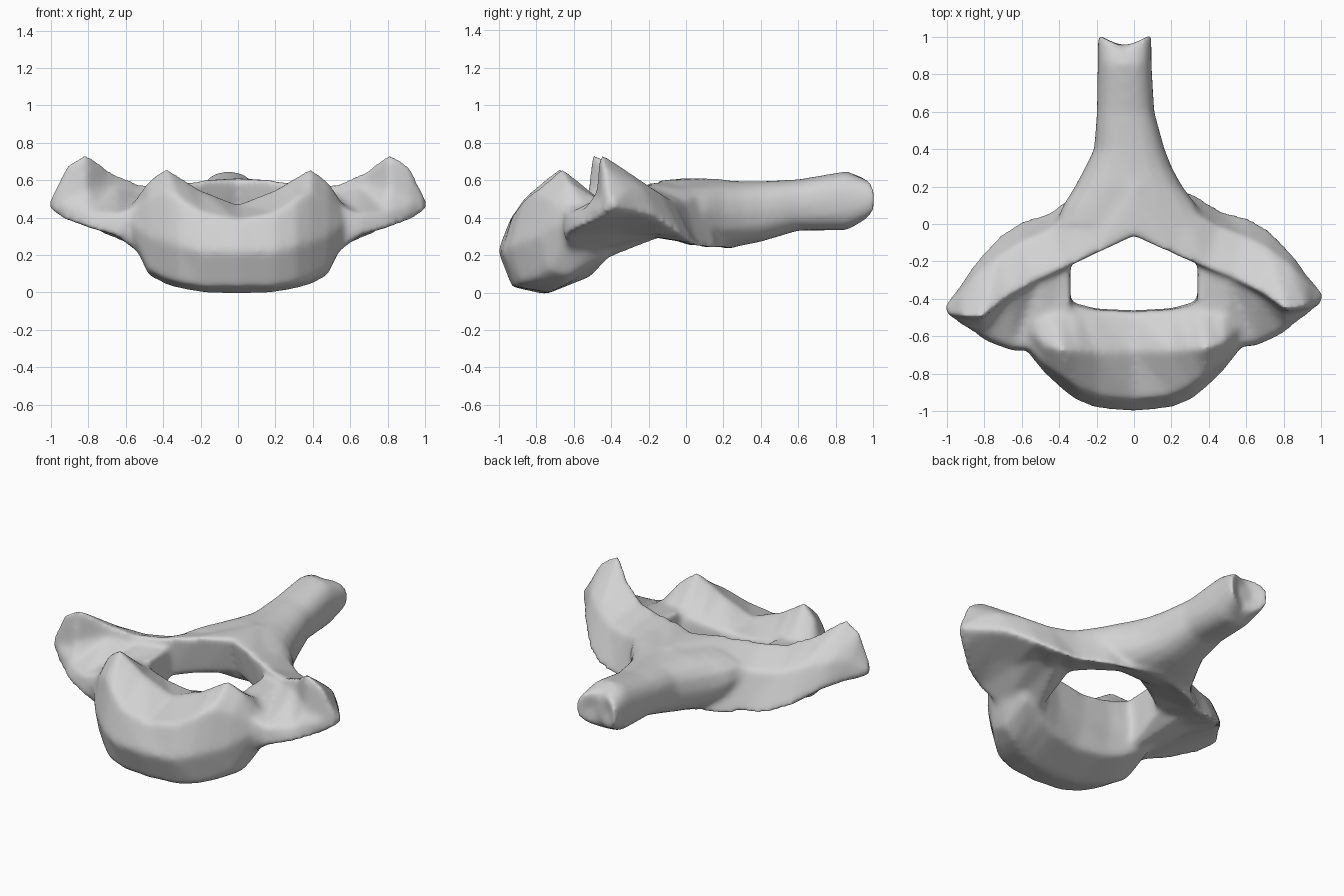
import bpy, bmesh, math
from mathutils import Vector

cube = bpy.data.objects.get("Cube")
if cube:
    bpy.data.objects.remove(cube, do_unlink=True)

bm = bmesh.new()


def loft(rings):
    """Skin a closed tube through equal-length rings of points, fanning both ends."""
    loops = [[bm.verts.new(p) for p in ring] for ring in rings]
    n = len(loops[0])
    for a, b in zip(loops, loops[1:]):
        for i in range(n):
            j = (i + 1) % n
            bm.faces.new((a[i], a[j], b[j], b[i]))
    for loop in (loops[0], loops[-1]):
        centre = sum((v.co for v in loop), Vector()) / n
        hub = bm.verts.new(centre)
        for i in range(n):
            bm.faces.new((loop[i], loop[(i + 1) % n], hub))


def section(x, profile):
    return [(x, y, z) for y, z in profile]


def flip(rings):
    return [[(-x, y, z) for x, y, z in ring] for ring in rings]


# Saddle-topped body: half of it as side profiles stepping outward
half_body = [
    section(0, [(-1.005, .22), (-.93, .03), (-.75, -.01), (-.53, .08),
                (-.46, .26), (-.47, .43), (-.68, .47), (-.94, .39)]),
    section(.2, [(-.985, .22), (-.91, .03), (-.73, 0), (-.5, .09),
                 (-.45, .27), (-.46, .45), (-.68, .55), (-.92, .43)]),
    section(.31, [(-.94, .25), (-.88, .05), (-.69, .02), (-.47, .12),
                  (-.42, .28), (-.44, .47), (-.67, .62), (-.87, .5)]),
    section(.385, [(-.88, .27), (-.82, .07), (-.65, .04), (-.44, .16),
                   (-.38, .3), (-.44, .48), (-.67, .67), (-.81, .54)]),
    section(.48, [(-.79, .3), (-.74, .12), (-.63, .09), (-.43, .19),
                  (-.38, .32), (-.44, .48), (-.64, .6), (-.74, .5)]),
    section(.56, [(-.69, .36), (-.67, .3), (-.6, .26), (-.45, .29),
                  (-.4, .37), (-.45, .45), (-.57, .48), (-.66, .44)]),
]
loft(flip(half_body[:0:-1]) + half_body)

# Pedicle and lower lip of each side wing, its front sloping up to the ridge
pedicle = [
    section(.34, [(-.55, .13), (-.15, .34), (-.18, .53), (-.55, .5)]),
    section(.5, [(-.62, .19), (-.1, .31), (-.28, .54), (-.66, .48)]),
    section(.65, [(-.67, .3), (-.14, .33), (-.37, .57), (-.65, .42)]),
    section(.8, [(-.61, .34), (-.3, .39), (-.45, .6), (-.58, .43)]),
    section(.94, [(-.5, .39), (-.36, .42), (-.43, .54), (-.5, .47)]),
]

# Slanted arch from wing tip to midline: ridge, outer crest, outer foot, inner foot
arch = [
    [(1, -.45, .51), (1.01, -.41, .49), (1.01, -.4, .45), (1, -.46, .44)],
    [(.92, -.47, .68), (.93, -.34, .55), (.93, -.3, .43), (.92, -.5, .39)],
    [(.81, -.48, .75), (.85, -.25, .56), (.85, -.18, .4), (.82, -.52, .38)],
    [(.68, -.38, .65), (.72, -.15, .53), (.72, -.04, .31), (.62, -.4, .31)],
    [(.53, -.3, .585), (.6, -.08, .49), (.61, .03, .26), (.5, -.28, .31)],
    [(.38, -.24, .58), (.45, -.02, .49), (.47, .065, .24), (.36, -.2, .32)],
    [(.2, -.16, .6), (.28, .08, .54), (.32, .16, .23), (.2, -.11, .35)],
    [(-.02, -.06, .61), (-.02, .2, .61), (-.02, .25, .23), (-.02, 0, .37)],
]
for part in (pedicle, arch):
    loft(part)
    loft(flip(part))

# Long rear process, flaring at the root and notched at its tip
spine = []
for y, cx, half, top, low, fork in [
    (0, -.02, .4, .59, .32, 0), (.1, -.025, .36, .595, .27, 0),
    (.2, -.03, .29, .6, .235, 0), (.3, -.03, .235, .595, .25, 0),
    (.4, -.025, .19, .595, .27, 0), (.6, -.045, .155, .605, .33, 0),
    (.86, -.05, .145, .65, .33, 0), (.94, -.05, .145, .61, .39, .08),
    (.96, -.05, .06, .55, .45, 0),
]:
    ring = []
    for k in range(16):
        a = math.tau * k / 16
        c, s = (math.copysign(abs(t) ** .8, t) for t in (math.cos(a), math.sin(a)))
        ring.append((cx + half * c, y + fork * abs(c), (top + low) / 2 + (top - low) / 2 * s))
    spine.append(ring)
loft(spine)

# Slight natural twist of the wings
for v in bm.verts:
    v.co.y += .03 * v.co.x * abs(v.co.x)
bmesh.ops.recalc_face_normals(bm, faces=bm.faces)

mesh = bpy.data.meshes.new("neck_bone")
bm.to_mesh(mesh)
bm.free()
bone = bpy.data.objects.new("neck_bone", mesh)
bpy.context.collection.objects.link(bone)

# Plain grey bone
grey = bpy.data.materials.new("light_grey")
grey.use_nodes = True
colour = (.65, .65, .65, 1)
grey.diffuse_color = colour
grey.node_tree.nodes["Principled BSDF"].inputs["Base Color"].default_value = colour
mesh.materials.append(grey)

# Fuse the parts into one soft surface
remesh = bone.modifiers.new("fuse", 'REMESH')
remesh.mode = 'VOXEL'
remesh.voxel_size = .015
remesh.use_smooth_shade = True
soften = bone.modifiers.new("soften", 'SMOOTH')
soften.factor = .5
soften.iterations = 20
